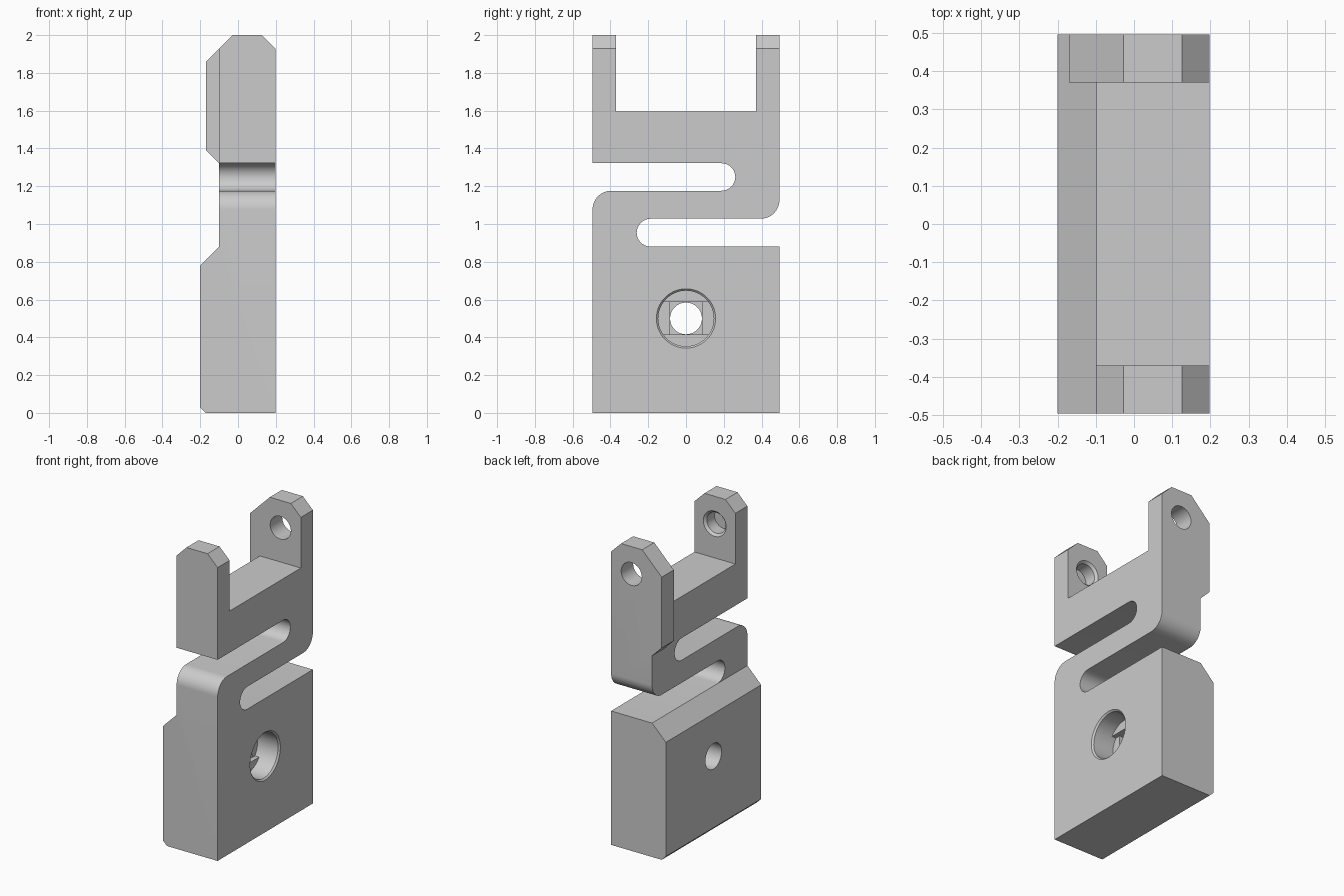
import bpy, bmesh
from math import pi, sin, cos
from mathutils import Vector

if "Cube" in bpy.data.objects:
    bpy.data.objects.remove(bpy.data.objects["Cube"], do_unlink=True)

GREY = (0.6, 0.6, 0.6, 1)
grey = bpy.data.materials.new("plain grey")
grey.use_nodes = True
grey.diffuse_color = GREY
grey.node_tree.nodes["Principled BSDF"].inputs["Base Color"].default_value = GREY


def prism(name, outline, axis, start, end):
    """Extrude a 2D outline along x (outline in y, z) or y (outline in x, z)."""
    def place(a, b, t):
        return Vector((t, a, b)) if axis == "x" else Vector((a, t, b))
    bm = bmesh.new()
    face = bm.faces.new([bm.verts.new(place(a, b, start)) for a, b in outline])
    grown = bmesh.ops.extrude_face_region(bm, geom=[face])["geom"]
    tops = [v for v in grown if isinstance(v, bmesh.types.BMVert)]
    bmesh.ops.translate(bm, verts=tops, vec=place(0, 0, end - start))
    bmesh.ops.recalc_face_normals(bm, faces=bm.faces[:])
    mesh = bpy.data.meshes.new(name)
    bm.to_mesh(mesh)
    bm.free()
    mesh.materials.append(grey)
    ob = bpy.data.objects.new(name, mesh)
    bpy.context.collection.objects.link(ob)
    return ob


def lathe(name, profile, axis, centre, steps=64):
    """Solid of revolution: profile of (radius, position along axis)."""
    bm = bmesh.new()
    rings = []
    for r, t in profile:
        ring = []
        for i in range(steps):
            a = centre[0] + r * cos(2 * pi * i / steps)
            b = centre[1] + r * sin(2 * pi * i / steps)
            ring.append(bm.verts.new((t, a, b) if axis == "x" else (a, t, b)))
        rings.append(ring)
    for lo, hi in zip(rings, rings[1:]):
        for i in range(steps):
            j = (i + 1) % steps
            bm.faces.new((lo[i], lo[j], hi[j], hi[i]))
    bm.faces.new(rings[0])
    bm.faces.new(rings[-1])
    bmesh.ops.recalc_face_normals(bm, faces=bm.faces[:])
    mesh = bpy.data.meshes.new(name)
    bm.to_mesh(mesh)
    bm.free()
    mesh.materials.append(grey)
    ob = bpy.data.objects.new(name, mesh)
    bpy.context.collection.objects.link(ob)
    return ob


def combine(target, tool, operation):
    tool.hide_render = True
    mod = target.modifiers.new(operation, "BOOLEAN")
    mod.operation, mod.solver, mod.object = operation, "EXACT", tool
    bpy.context.view_layer.objects.active = target
    bpy.ops.object.modifier_apply(modifier=mod.name)
    bpy.data.objects.remove(tool, do_unlink=True)


def arc(y, z, r, a0, a1, steps=14):
    """Points on an arc; angles in quarter turns."""
    angles = [(a0 + (a1 - a0) * i / steps) * pi / 2 for i in range(steps + 1)]
    return [(y + r * cos(a), z + r * sin(a)) for a in angles]


# S-shaped side outline with two slots and the fork on top
W, ARM, SHELF = 0.495, 0.37, 1.595
outline = [(-W, 0), (W, 0), (W, 0.88)]
outline += arc(-0.187, 0.954, 0.074, 3, 1)
outline += arc(W - 0.1, 1.128, 0.1, -1, 0)
outline += [(W, 2), (ARM, 2), (ARM, SHELF), (-ARM, SHELF), (-ARM, 2), (-W, 2), (-W, 1.322)]
outline += arc(0.188, 1.249, 0.073, 1, -1)
outline += arc(-W + 0.1, 1.076, 0.1, 1, 2)
bracket = prism("flexure_bracket", outline, "x", -0.3, 0.3)

# Front silhouette: thick base, thin upper plate, chamfered fork tips
silhouette = [(-0.17, 0), (0.198, 0), (0.198, 1.928), (0.125, 2), (-0.028, 2),
              (-0.1, 1.928), (-0.1, 0.88), (-0.2, 0.78), (-0.2, 0.03)]
combine(bracket, prism("silhouette", silhouette, "y", -0.7, 0.7), "INTERSECT")

# Thickening on the rear fork arm
boss = [(-0.17, 1.392), (-0.1, 1.322), (-0.06, 1.322), (-0.06, 1.968), (-0.17, 1.858)]
combine(bracket, prism("arm_boss", boss, "y", ARM, W), "UNION")

# Pivot holes: through the rear arm, blind with a countersink in the front arm
PIVOT = (0.05, 1.82)
combine(bracket, lathe("rear_pivot", [(0.075, 0.3), (0.075, 0.6)], "y", PIVOT), "DIFFERENCE")
blind = [(0.068, -0.465), (0.068, -0.385), (0.083, -ARM), (0.083, -0.3)]
combine(bracket, lathe("front_pivot", blind, "y", PIVOT), "DIFFERENCE")

# Screw hole: chamfered counterbore, chord step, square step, through hole
FACE, FLOOR, STEP, H = 0.198, 0.07, 0.03, 0.086
SCREW = (0, 0.5)
bore = [(0.147, FLOOR), (0.147, FACE - 0.01), (0.157, FACE), (0.157, 0.3)]
combine(bracket, lathe("counterbore", bore, "x", SCREW), "DIFFERENCE")
chord = lathe("chord_step", [(0.147, FLOOR - STEP), (0.147, FLOOR + 0.02)], "x", SCREW)
band = [(-0.3, 0.5 - H), (0.3, 0.5 - H), (0.3, 0.5 + H), (-0.3, 0.5 + H)]
combine(chord, prism("band", band, "x", -0.1, 0.2), "INTERSECT")
combine(bracket, chord, "DIFFERENCE")
square = [(-H, 0.5 - H), (H, 0.5 - H), (H, 0.5 + H), (-H, 0.5 + H)]
combine(bracket, prism("square_step", square, "x", FLOOR - 2 * STEP, FLOOR), "DIFFERENCE")
combine(bracket, lathe("screw_hole", [(0.084, -0.3), (0.084, 0.1)], "x", SCREW), "DIFFERENCE")

# Smooth the curved walls, keep the edges crisp
bpy.ops.object.select_all(action="DESELECT")
bracket.select_set(True)
bpy.context.view_layer.objects.active = bracket
bpy.ops.object.shade_smooth_by_angle(angle=0.5)
